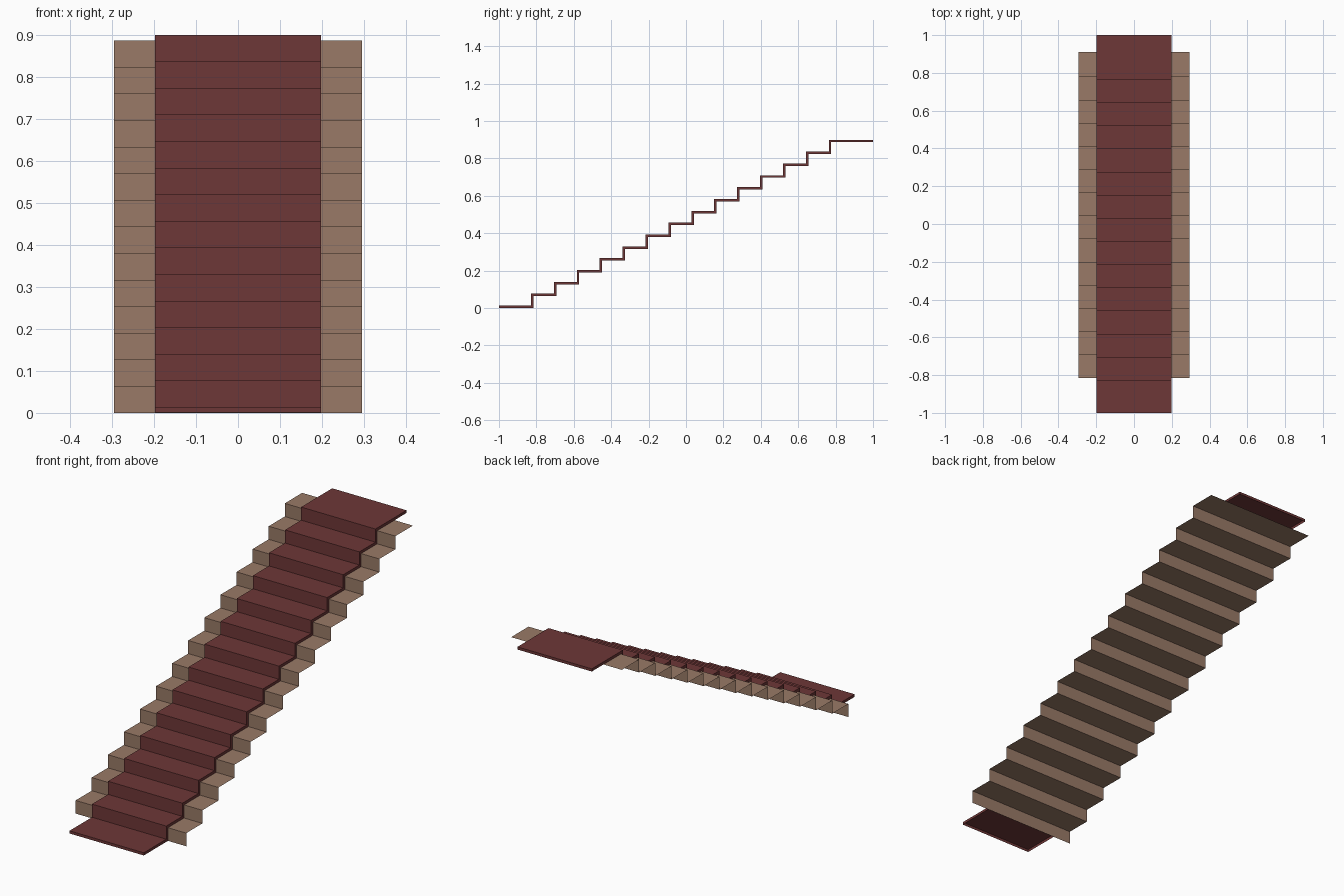
import bpy

if "Cube" in bpy.data.objects:
    bpy.data.objects.remove(bpy.data.objects["Cube"])

STEPS, RUN, RISE = 14, 0.1225, 0.0633


def material(name, rgb):
    m = bpy.data.materials.new(name)
    m.diffuse_color = (*rgb, 1)
    m.use_nodes = True
    m.node_tree.nodes["Principled BSDF"].inputs["Base Color"].default_value = m.diffuse_color
    return m


def stepped(start, first_riser, end, z0):
    """Side profile (y, z) of a flight of steps."""
    pts = [(start, z0)] if start < first_riser else []
    for i in range(STEPS):
        y = first_riser + i * RUN
        pts += [(y, z0 + i * RISE), (y, z0 + (i + 1) * RISE)]
    pts = [p for i, p in enumerate(pts) if p not in pts[:i]]
    return pts + [(end, z0 + STEPS * RISE)]


def build(name, verts, faces, mat):
    me = bpy.data.meshes.new(name)
    me.from_pydata(verts, [], faces)
    me.materials.append(mat)
    ob = bpy.data.objects.new(name, me)
    bpy.context.collection.objects.link(ob)
    return ob


def strip(profile, half):
    """Left and right copies of a profile, as one vertex list."""
    return [(s * half, y, z) for s in (-1, 1) for y, z in profile]


wood = material("brown wood", (0.32, 0.195, 0.135))
red = material("dark red carpet", (0.155, 0.038, 0.038))

# Stairs: a thin folded sheet of risers and treads
p = stepped(-0.815, -0.815, 0.91, 0.0)
n = len(p)
build("stairs", strip(p, 0.295),
      [(i, n + i, n + i + 1, i + 1) for i in range(n - 1)], wood)

# Carpet runner: folded top with a thin turned-down edge, open underneath
top = stepped(-1.0, -0.829, 1.0, 0.0135)
low = stepped(-1.0, -0.816, 1.0, 0.0005)
n = len(top)
verts = strip(top, 0.198) + strip(low, 0.198)
faces = []
for i in range(n - 1):
    faces.append((i, n + i, n + i + 1, i + 1))
    faces.append((i, i + 1, 2 * n + i + 1, 2 * n + i))
    faces.append((n + i + 1, n + i, 3 * n + i, 3 * n + i + 1))
# Carpet end edges
faces.append((0, 2 * n, 3 * n, n))
faces.append((n - 1, 2 * n - 1, 4 * n - 1, 3 * n - 1))
build("carpet_runner", verts, faces, red)
